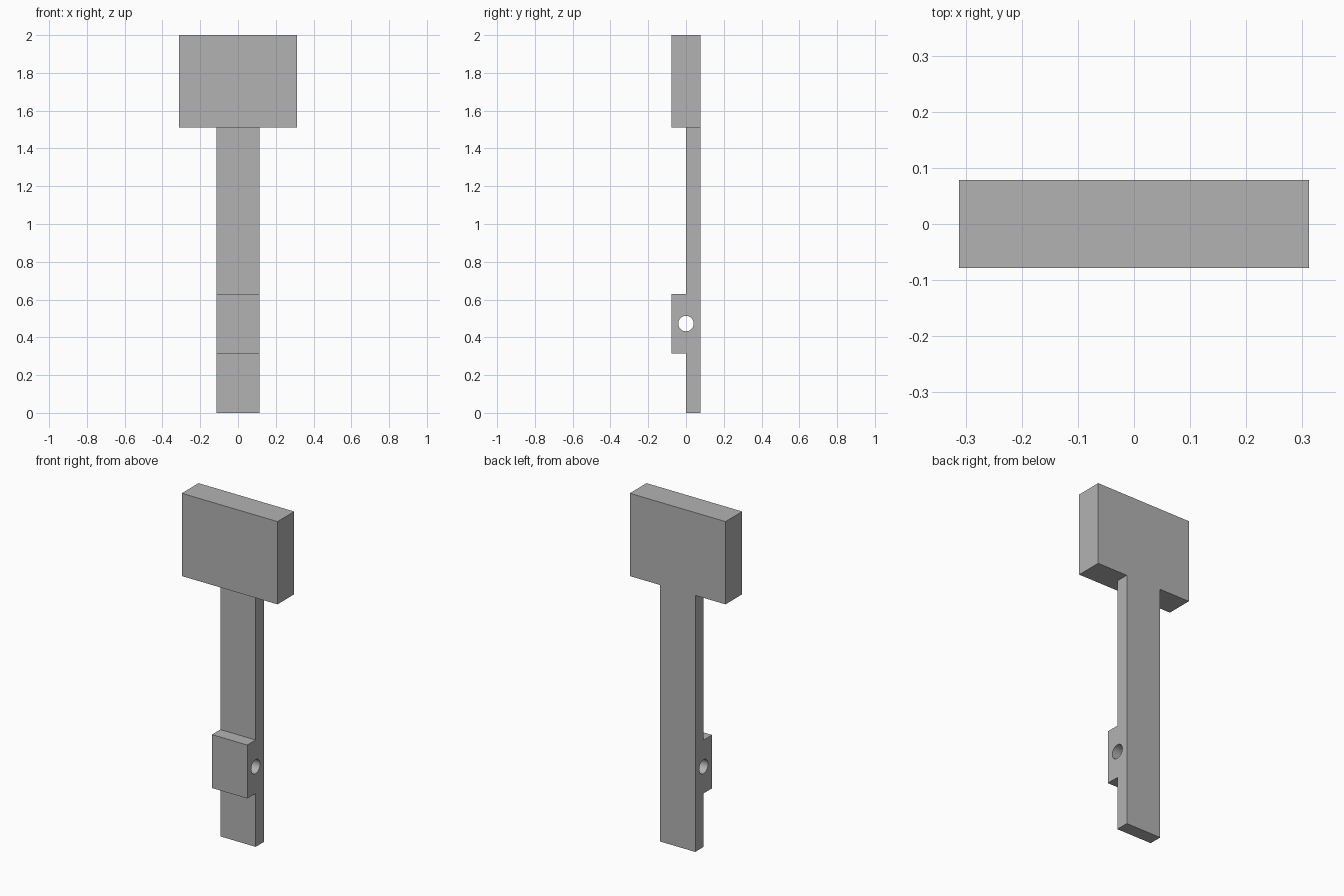
import bpy
import bmesh
from mathutils import Matrix

default = bpy.data.objects.get("Cube")
if default:
    bpy.data.objects.remove(default, do_unlink=True)

HALF_DEPTH = 0.078
HALF_WIDTH = 0.115

# Plain grey material
grey = bpy.data.materials.new("plain_grey")
grey.use_nodes = True
colour = (0.45, 0.45, 0.45, 1)
grey.diffuse_color = colour
grey.node_tree.nodes["Principled BSDF"].inputs["Base Color"].default_value = colour


def add_object(name, bm):
    bmesh.ops.recalc_face_normals(bm, faces=bm.faces)
    mesh = bpy.data.meshes.new(name)
    bm.to_mesh(mesh)
    bm.free()
    mesh.materials.append(grey)
    obj = bpy.data.objects.new(name, mesh)
    bpy.context.collection.objects.link(obj)
    return obj


def combine(target, tool, operation):
    mod = target.modifiers.new(operation.lower(), "BOOLEAN")
    mod.operation = operation
    mod.solver = "EXACT"
    mod.object = tool
    bpy.context.view_layer.objects.active = target
    bpy.ops.object.modifier_apply(modifier=mod.name)
    bpy.data.objects.remove(tool, do_unlink=True)


# Shaft with raised pivot block: side profile (y, z) extruded across x
profile = [(HALF_DEPTH, 0), (HALF_DEPTH, 1.7), (0, 1.7), (0, 0.63),
           (-HALF_DEPTH, 0.63), (-HALF_DEPTH, 0.315), (0, 0.315), (0, 0)]
bm = bmesh.new()
side = bm.faces.new([bm.verts.new((-HALF_WIDTH, y, z)) for y, z in profile])
extruded = bmesh.ops.extrude_face_region(bm, geom=[side])["geom"]
bmesh.ops.translate(bm, vec=(2 * HALF_WIDTH, 0, 0),
                    verts=[v for v in extruded if isinstance(v, bmesh.types.BMVert)])
paddle = add_object("paddle", bm)

# Wide rectangular head, joined to the shaft
bm = bmesh.new()
bmesh.ops.create_cube(bm, size=1, matrix=Matrix.Translation((0, 0, 1.756))
                      @ Matrix.Diagonal((0.624, 2 * HALF_DEPTH, 0.488, 1)))
combine(paddle, add_object("head", bm), "UNION")

# Round pivot hole running across the block
bm = bmesh.new()
bmesh.ops.create_cone(bm, cap_ends=True, segments=48, radius1=0.041, radius2=0.041,
                      depth=0.5, matrix=Matrix.Translation((0, 0, 0.473))
                      @ Matrix.Rotation(1.570796, 4, "Y"))
hole_cutter = add_object("hole_cutter", bm)
hole_cutter.hide_render = True
combine(paddle, hole_cutter, "DIFFERENCE")

# Smooth the bore, keep the box edges sharp
bpy.ops.object.select_all(action="DESELECT")
paddle.select_set(True)
bpy.context.view_layer.objects.active = paddle
bpy.ops.object.shade_smooth_by_angle(angle=0.5)
